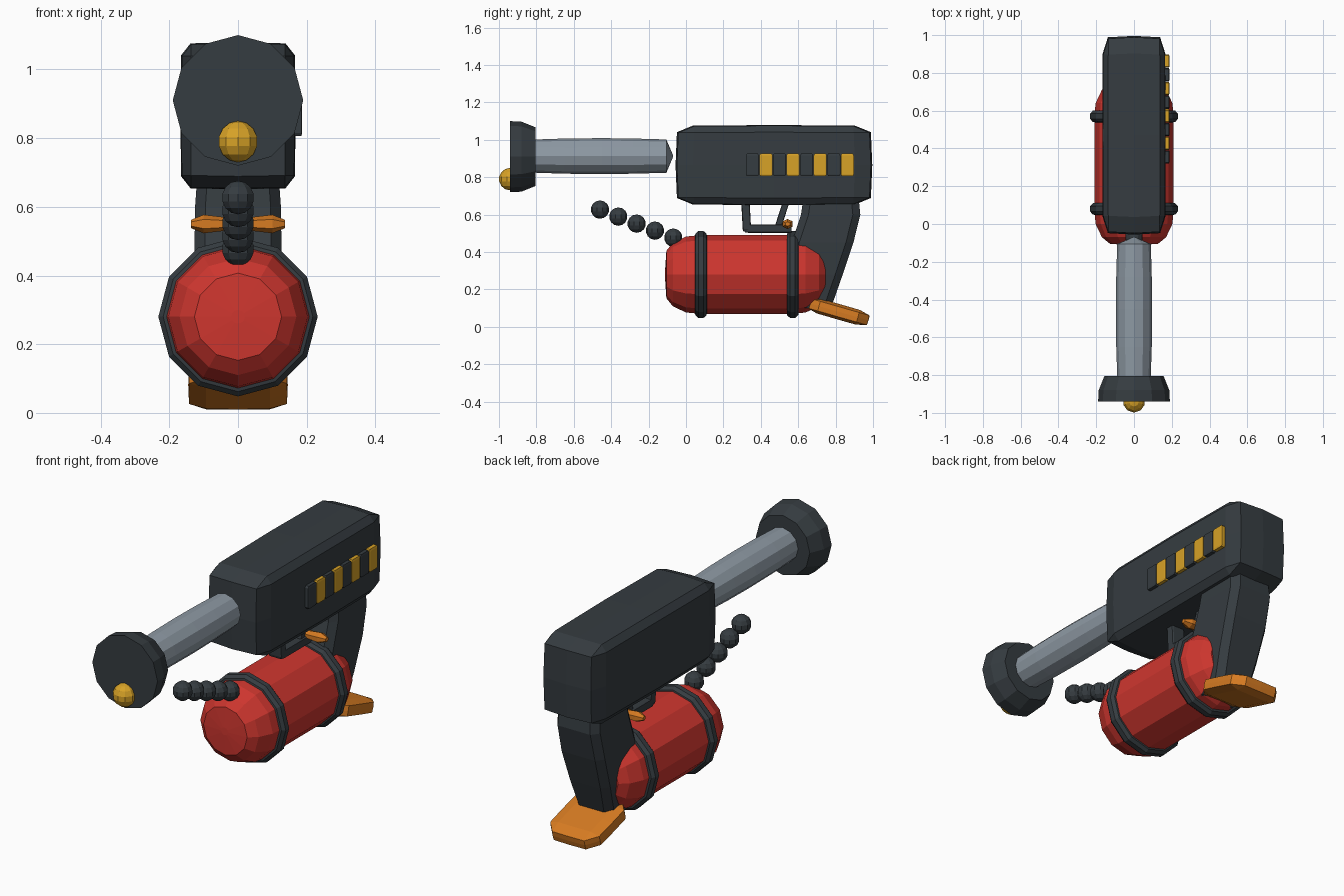
import bpy, bmesh, math
from mathutils import Matrix, Vector

if "Cube" in bpy.data.objects:
    bpy.data.objects.remove(bpy.data.objects["Cube"])


def material(name, rgb):
    m = bpy.data.materials.new(name)
    m.diffuse_color = (*rgb, 1)
    m.use_nodes = True
    m.node_tree.nodes["Principled BSDF"].inputs["Base Color"].default_value = m.diffuse_color
    return m


DARK = material("dark slate", (0.036, 0.045, 0.052))
RED = material("red", (0.62, 0.037, 0.028))
STEEL = material("steel grey", (0.27, 0.32, 0.37))
YELLOW = material("yellow", (0.68, 0.36, 0.02))
ORANGE = material("orange", (0.68, 0.2, 0.016))


def finish(name, bm, mat):
    bmesh.ops.recalc_face_normals(bm, faces=bm.faces[:])
    me = bpy.data.meshes.new(name)
    bm.to_mesh(me)
    bm.free()
    me.materials.append(mat)
    ob = bpy.data.objects.new(name, me)
    bpy.context.collection.objects.link(ob)
    return ob


def chunk(name, centre, size, mat, tilt=0, bevel=0.08, bulge=0.0):
    """Chamfered box; the chamfer scales with each side, faces may bulge."""
    bm = bmesh.new()
    bmesh.ops.create_cube(bm, size=1)
    bmesh.ops.bevel(bm, geom=bm.edges[:], offset=bevel, segments=1, affect='EDGES')
    if bulge:
        long_edges = [e for e in bm.edges if e.calc_length() > 0.5]
        bmesh.ops.subdivide_edges(bm, edges=long_edges, cuts=1, use_grid_fill=True)
        for v in bm.verts:
            x, y, z = v.co
            v.co = (x * (1 - bulge * (y * y + z * z)),
                    y * (1 - bulge * (x * x + z * z)),
                    z * (1 - bulge * (x * x + y * y)))
    bm.transform(Matrix.Translation(centre) @ Matrix.Rotation(math.radians(tilt), 4, 'X')
                 @ Matrix.Diagonal((*size, 1)))
    return finish(name, bm, mat)


def loft(name, rings, mat):
    """Skin a list of equal-length vertex rings and cap both ends."""
    bm = bmesh.new()
    rows = [[bm.verts.new(p) for p in r] for r in rings]
    n = len(rows[0])
    for a, b in zip(rows, rows[1:]):
        for i in range(n):
            bm.faces.new((a[i], a[(i + 1) % n], b[(i + 1) % n], b[i]))
    bm.faces.new(rows[0])
    bm.faces.new(rows[-1])
    return finish(name, bm, mat)


def turned(name, profile, z, mat, sides=12):
    """Round part along y from (y, radius) pairs."""
    angles = [2 * math.pi * i / sides for i in range(sides)]
    return loft(name, [[(r * math.cos(a), y, z + r * math.sin(a)) for a in angles]
                       for y, r in profile], mat)


def bead(name, y, z, r, mat):
    bm = bmesh.new()
    bmesh.ops.create_uvsphere(bm, u_segments=10, v_segments=7, radius=r)
    bm.transform(Matrix.Translation((0, y, z)))
    return finish(name, bm, mat)


# Main housing
chunk("housing", (0, 0.47, 0.865), (0.336, 1.052, 0.428), DARK, bulge=0.08)

# Barrel, muzzle and sight bead
turned("barrel", [(-0.83, 0.088), (-0.65, 0.094), (-0.45, 0.096), (-0.28, 0.094),
                  (-0.105, 0.089), (-0.07, 0.006)], 0.913, STEEL)
turned("muzzle", [(-0.94, 0.19), (-0.88, 0.187), (-0.805, 0.157)], 0.91, DARK)
bead("muzzle_bead", -0.94, 0.79, 0.06, YELLOW)

# Fuel tank: domed half profile mirrored about its middle
half = [(0.432, 0.02), (0.425, 0.127), (0.39, 0.17), (0.32, 0.203), (0.25, 0.21)]
turned("tank", [(0.32 - d, r) for d, r in half] + [(0.32 + d, r) for d, r in reversed(half)],
       0.28, RED)

# Tank bands
for label, y in (("front", 0.08), ("rear", 0.57)):
    turned(label + "_tank_band", [(y - 0.033, 0.2), (y - 0.03, 0.218), (y - 0.014, 0.232),
                                  (y + 0.014, 0.232), (y + 0.03, 0.218), (y + 0.033, 0.2)],
           0.28, DARK)

# Hose beads rising from the tank
for i in range(5):
    bead(f"hose_bead_{i + 1}", -0.068 - 0.098 * i, 0.477 + 0.0375 * i, 0.049, DARK)

# Slanted grip: octagonal sections (height, front, back, half width)
grip = []
for z, f, b, w in ((0.67, 0.625, 0.925, 0.12), (0.6, 0.615, 0.932, 0.125),
                   (0.45, 0.565, 0.895, 0.127), (0.28, 0.56, 0.838, 0.118),
                   (0.1, 0.6, 0.775, 0.1)):
    c = 0.03
    grip.append([(w - c, f, z), (w, f + 0.04, z), (w, b - 0.04, z), (w - c, b, z),
                 (c - w, b, z), (-w, b - 0.04, z), (-w, f + 0.04, z), (c - w, f, z)])
loft("grip", grip, DARK)

# Foot plate under the grip
chunk("foot_plate", (0, 0.815, 0.081), (0.29, 0.335, 0.082), ORANGE, tilt=-16,
      bevel=0.17, bulge=0.08)

# Trigger bar, thicker near its ends
sections = []
for x, h, d in ((-0.137, 0.012, 0.014), (-0.1, 0.027, 0.032), (-0.04, 0.02, 0.03),
                (0.04, 0.02, 0.03), (0.1, 0.027, 0.032), (0.137, 0.012, 0.014)):
    sections.append([(x, 0.543 + d * math.cos(a), 0.55 + h * math.sin(a))
                     for a in (math.radians(60 * i + 30) for i in range(6))])
loft("trigger", sections, ORANGE)

# Trigger guard
chunk("guard_front_post", (0, 0.322, 0.59), (0.075, 0.045, 0.16), DARK, tilt=3)
chunk("guard_bottom", (0, 0.44, 0.525), (0.075, 0.25, 0.045), DARK)
chunk("guard_rear_post", (0, 0.515, 0.605), (0.06, 0.035, 0.15), DARK, tilt=-18)

# Striped side panel on the right
for i in range(8):
    chunk(f"side_stripe_{i + 1}", (0.172, 0.355 + 0.0725 * i, 0.866), (0.03, 0.07, 0.12),
          YELLOW if i % 2 else DARK)
